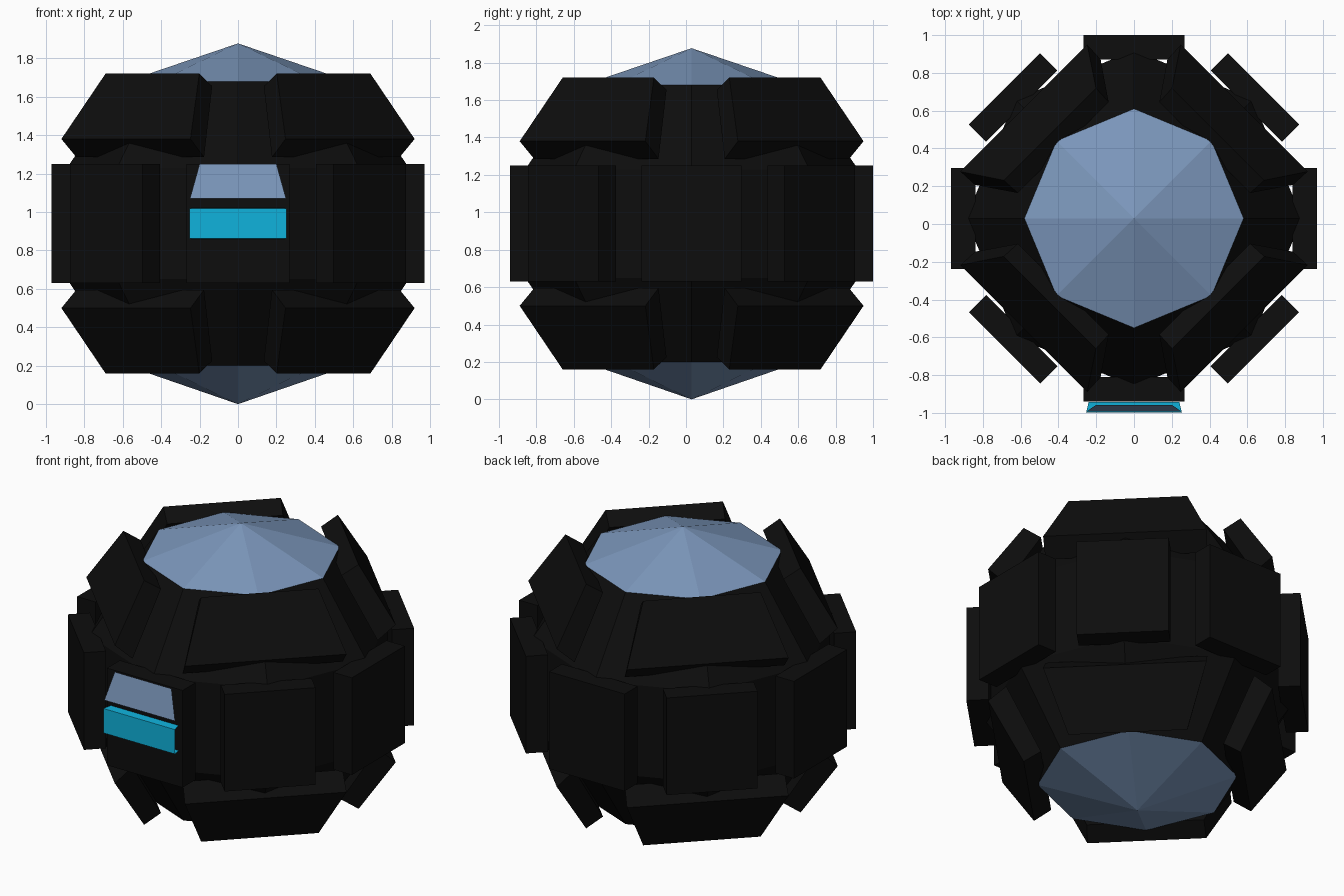
import bpy, bmesh, math
from mathutils import Matrix, Vector

if "Cube" in bpy.data.objects:
    bpy.data.objects.remove(bpy.data.objects["Cube"])

CENTRE = Vector((0, 0.03, 0.94))


def material(name, rgb):
    m = bpy.data.materials.new(name)
    m.diffuse_color = (*rgb, 1)
    m.use_nodes = True
    m.node_tree.nodes["Principled BSDF"].inputs["Base Color"].default_value = m.diffuse_color
    return m


BLACK = material("black_armour", (0.004, 0.004, 0.004))
STEEL = material("steel_blue", (0.2, 0.31, 0.5))
CYAN = material("cyan_glow", (0.005, 0.45, 0.72))


def make(name, bm, mats, closed=True):
    if closed:
        bmesh.ops.recalc_face_normals(bm, faces=bm.faces)
    me = bpy.data.meshes.new(name)
    bm.to_mesh(me)
    bm.free()
    for m in mats:
        me.materials.append(m)
    ob = bpy.data.objects.new(name, me)
    bpy.context.collection.objects.link(ob)
    return ob


def plate(name, loop, angle, flip=1):
    """Block swept across a side profile of (distance, half width, height)."""
    bm = bmesh.new()
    left, right = ([bm.verts.new((d, s * w, z * flip)) for d, w, z in loop] for s in (-1, 1))
    bm.faces.new(left)
    bm.faces.new(right)
    n = len(loop)
    for i in range(n):
        j = (i + 1) % n
        bm.faces.new((left[i], left[j], right[j], right[i]))
    bm.transform(Matrix.Translation(CENTRE) @ Matrix.Rotation(angle, 4, 'Z'))
    make(name, bm, [BLACK])


# Eight-sided core: steel end caps, black between
bm = bmesh.new()
rings = []
for r, z in ((0.58, 0.74), (0.89, 0.29), (0.89, -0.29), (0.58, -0.74)):
    rings.append([bm.verts.new(CENTRE + Vector((r * math.cos(k * math.pi / 4),
                                                r * math.sin(k * math.pi / 4), z)))
                  for k in range(8)])
top = bm.verts.new(CENTRE + Vector((0, 0, 0.9375)))
bottom = bm.verts.new(CENTRE - Vector((0, 0, 0.94)))
for k in range(8):
    j = (k + 1) % 8
    for a, b in zip(rings, rings[1:]):
        bm.faces.new((a[k], a[j], b[j], b[k]))
    for ring, tip in ((rings[0], top), (rings[-1], bottom)):
        bm.faces.new((ring[k], ring[j], tip)).material_index = 1
make("core", bm, [BLACK, STEEL])

# Eight upright slabs around the middle
slab = [(0.84, 0.267, -0.31), (0.97, 0.267, -0.31), (0.97, 0.267, 0.31), (0.84, 0.267, 0.31)]
for k in range(8):
    plate(f"middle_slab_{k + 1}", slab, k * math.pi / 4)

# Sloping tapered plates on the diagonals, above and below
slope = [(0.825, 0.475, 0.44), (0.63, 0.345, 0.78), (0.53, 0.34, 0.715), (0.72, 0.47, 0.345)]
for k in range(4):
    a = math.pi / 4 + k * math.pi / 2
    plate(f"upper_plate_{k + 1}", slope, a)
    plate(f"lower_plate_{k + 1}", slope, a, -1)


def sheet(name, rows, mat):
    """Open folded sheet facing -y, rows of (half width, y, z) from top down."""
    bm = bmesh.new()
    pts = [(bm.verts.new((-w, y, z)), bm.verts.new((w, y, z))) for w, y, z in rows]
    for (a, b), (c, d) in zip(pts, pts[1:]):
        bm.faces.new((c, d, b, a))
    make(name, bm, [mat], closed=False)


# Visor on the front slab: tilted steel brow over an open cyan strip
sheet("visor_brow", [(0.2, -0.957, 1.25), (0.25, -0.992, 1.07)], STEEL)
sheet("visor_strip", [(0.24, -0.942, 1.02), (0.253, -0.997, 1.018),
                      (0.253, -0.997, 0.862), (0.24, -0.942, 0.86)], CYAN)
